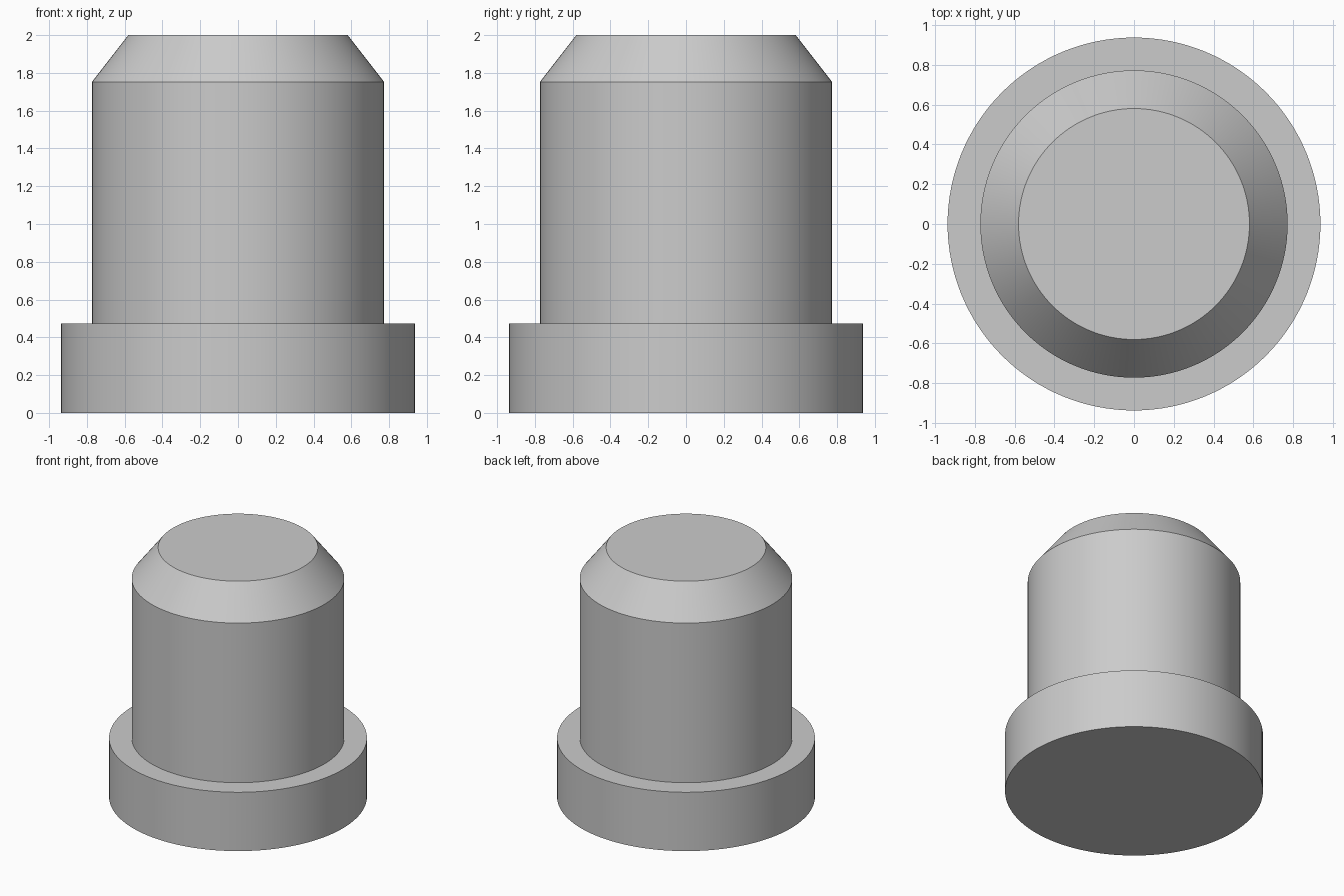
import bpy
import bmesh
import math

SEGMENTS = 128

cube = bpy.data.objects.get("Cube")
if cube:
    bpy.data.objects.remove(cube, do_unlink=True)

grey = bpy.data.materials.new("plain grey")
grey.use_nodes = True
colour = (0.6, 0.6, 0.6, 1)
grey.diffuse_color = colour
grey.node_tree.nodes["Principled BSDF"].inputs["Base Color"].default_value = colour

# Half-profile of the flanged plug: flange, shaft, chamfered tip
profile = [(0, 0), (0.938, 0), (0.938, 0.472), (0.773, 0.472),
           (0.773, 1.753), (0.581, 2), (0, 2)]

bm = bmesh.new()
verts = [bm.verts.new((r, 0, z)) for r, z in profile]
edges = [bm.edges.new(pair) for pair in zip(verts, verts[1:])]
bmesh.ops.spin(bm, geom=verts + edges, cent=(0, 0, 0), axis=(0, 0, 1),
               angle=math.tau, steps=SEGMENTS, use_merge=True)
bmesh.ops.remove_doubles(bm, verts=bm.verts, dist=0.0001)

# Turn the two end discs into single flat caps
for z in (0, 2):
    centre = [v for v in bm.verts if v.co.xy.length < 0.001 and abs(v.co.z - z) < 0.001]
    bmesh.ops.dissolve_verts(bm, verts=centre)
bmesh.ops.recalc_face_normals(bm, faces=bm.faces)

mesh = bpy.data.meshes.new("flanged_plug")
bm.to_mesh(mesh)
bm.free()
mesh.materials.append(grey)
plug = bpy.data.objects.new("flanged_plug", mesh)
bpy.context.collection.objects.link(plug)

# Smooth walls with crisp rims
bpy.ops.object.select_all(action="DESELECT")
plug.select_set(True)
bpy.context.view_layer.objects.active = plug
bpy.ops.object.shade_smooth_by_angle(angle=math.radians(30))
